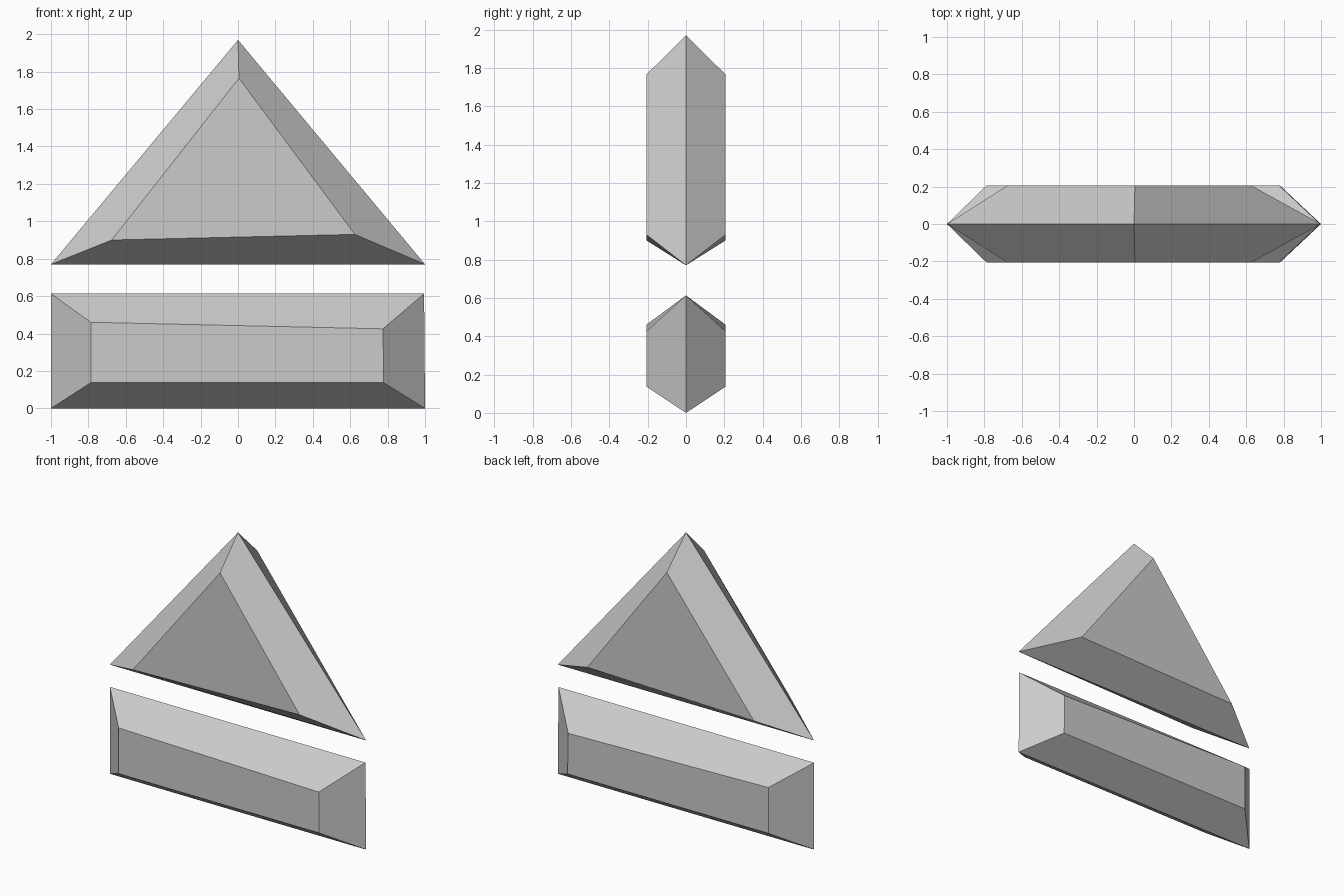
import bpy
import bmesh

cube = bpy.data.objects.get("Cube")
if cube:
    bpy.data.objects.remove(cube, do_unlink=True)

HALF_DEPTH = 0.207

grey = bpy.data.materials.new("light_grey")
grey.use_nodes = True
grey.diffuse_color = (0.6, 0.6, 0.6, 1)
grey.node_tree.nodes["Principled BSDF"].inputs["Base Color"].default_value = grey.diffuse_color


def faceted_gem(name, outline, facet):
    """Wide outline at mid depth, sloping to a smaller flat facet front and back."""
    bm = bmesh.new()
    rings = [[bm.verts.new((x, y, z)) for x, z in points]
             for points, y in ((facet, -HALF_DEPTH), (outline, 0), (facet, HALF_DEPTH))]
    count = len(outline)
    for near, far in zip(rings, rings[1:]):
        for i in range(count):
            j = (i + 1) % count
            bm.faces.new((near[i], far[i], far[j], near[j]))
    bm.faces.new(rings[0])
    bm.faces.new(rings[2][::-1])
    bmesh.ops.recalc_face_normals(bm, faces=bm.faces)
    mesh = bpy.data.meshes.new(name)
    bm.to_mesh(mesh)
    bm.free()
    mesh.materials.append(grey)
    obj = bpy.data.objects.new(name, mesh)
    bpy.context.collection.objects.link(obj)
    return obj


# Upper triangle
faceted_gem("triangle",
            outline=[(-1, 0.77), (1, 0.77), (0, 1.97)],
            facet=[(-0.675, 0.90), (0.625, 0.93), (0.005, 1.765)])

# Lower bar
faceted_gem("bar",
            outline=[(-1, 0), (1, 0), (0.995, 0.613), (-1, 0.613)],
            facet=[(-0.787, 0.137), (0.779, 0.137), (0.775, 0.425), (-0.787, 0.46)])
